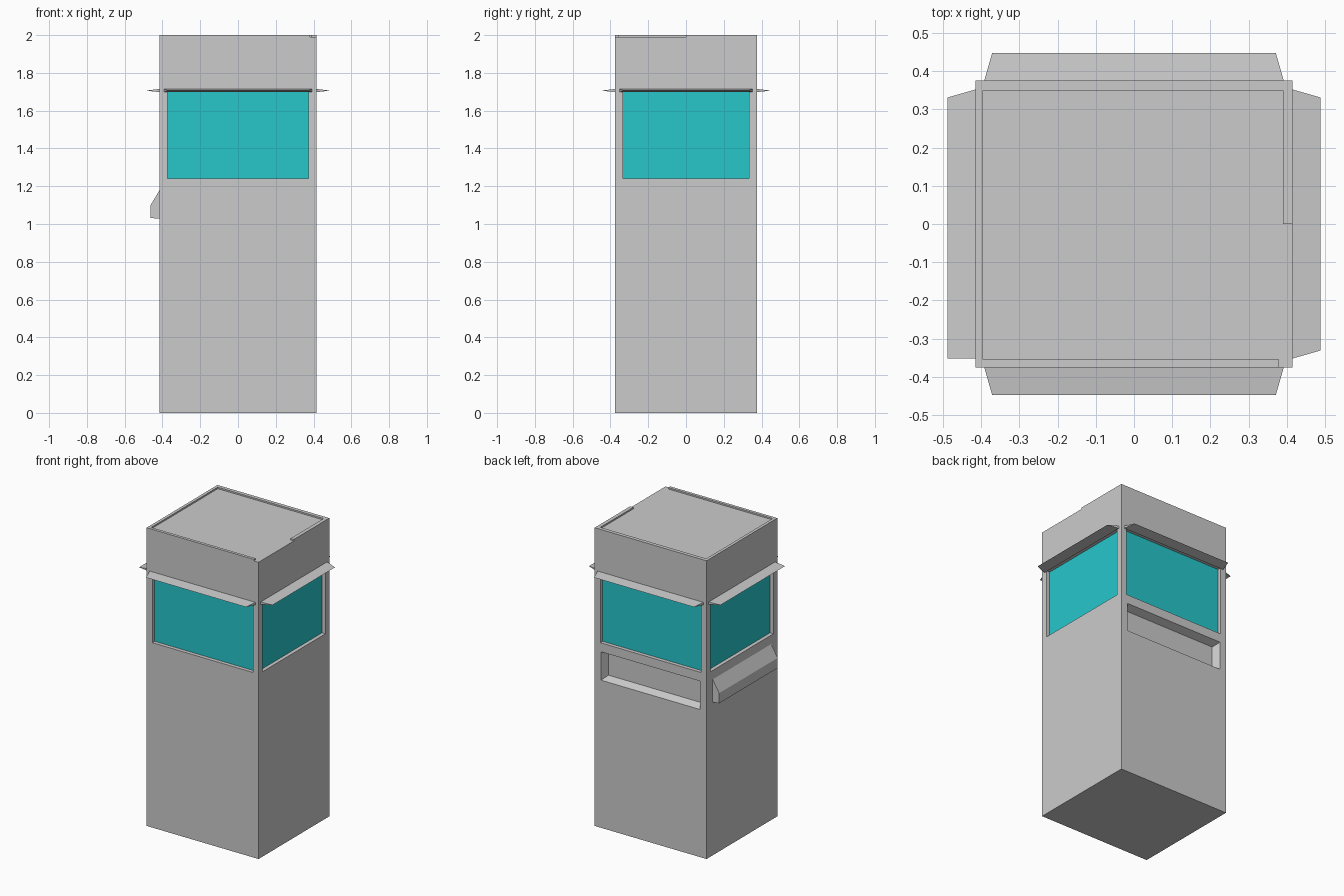
import bpy, bmesh

if "Cube" in bpy.data.objects:
    bpy.data.objects.remove(bpy.data.objects["Cube"])

W, D = 0.415, 0.375          # half width, half depth of the body
# name, outward normal, tangent, wall distance, wall half width
SIDES = {
    "front": ((0, -1), (1, 0), D, W),
    "right": ((1, 0), (0, 1), W, D),
    "back": ((0, 1), (-1, 0), D, W),
    "left": ((-1, 0), (0, -1), W, D),
}


def hull(name, pts):
    """Flat-faced convex solid around a few points."""
    bm = bmesh.new()
    for p in pts:
        bm.verts.new(p)
    bmesh.ops.convex_hull(bm, input=bm.verts[:])
    bmesh.ops.dissolve_limit(bm, angle_limit=0.005, verts=bm.verts[:], edges=bm.edges[:])
    bmesh.ops.recalc_face_normals(bm, faces=bm.faces[:])
    me = bpy.data.meshes.new(name)
    bm.to_mesh(me)
    bm.free()
    ob = bpy.data.objects.new(name, me)
    bpy.context.collection.objects.link(ob)
    return ob


def box(name, x0, x1, y0, y1, z0, z1):
    return hull(name, [(x, y, z) for x in (x0, x1) for y in (y0, y1) for z in (z0, z1)])


def on_wall(side, u, out, z):
    """Point at tangent position u and distance out from a wall."""
    n, t, dist, _ = SIDES[side]
    return (n[0] * (dist + out) + t[0] * u, n[1] * (dist + out) + t[1] * u, z)


def slab(name, side, half, o0, o1, z0, z1):
    return hull(name, [on_wall(side, u, o, z)
                       for u in (-half, half) for o in (o0, o1) for z in (z0, z1)])


def cut(target, cutter):
    cutter.hide_render = True
    mod = target.modifiers.new("cut", 'BOOLEAN')
    mod.operation = 'DIFFERENCE'
    mod.solver = 'EXACT'
    mod.object = cutter
    bpy.context.view_layer.objects.active = target
    bpy.ops.object.modifier_apply(modifier=mod.name)
    bpy.data.objects.remove(cutter)


glass = bpy.data.materials.new("window_glass")
glass.diffuse_color = (0.02, 0.57, 0.60, 1)
glass.use_nodes = True
glass.node_tree.nodes["Principled BSDF"].inputs["Base Color"].default_value = glass.diffuse_color

# Tower body with shallow roof tray; rim is missing on half the right side
body = box("tower_body", -W, W, -D, D, 0, 2)
cut(body, box("roof_cutter", -0.395, 0.39, -0.355, 0.35, 1.99, 2.1))
cut(body, box("rim_gap_cutter", 0.38, 0.45, -0.4, 0.0, 1.99, 2.1))

# Recessed windows and wedge awnings on all four walls
for side, (_, _, _, wall) in SIDES.items():
    half = wall - 0.042
    cut(body, slab("window_cutter", side, half, -0.03, 0.05, 1.24, 1.703))
    pane = slab(side + "_window", side, half, -0.03, -0.025, 1.24, 1.703)
    pane.data.materials.append(glass)

    base = wall - 0.023
    tip = base - 0.021
    tip_r = base if side == "left" else tip
    hull(side + "_awning",
         [on_wall(side, u, o, z) for u in (-base, base)
          for o in (0,) for z in (1.698, 1.715)]
         + [on_wall(side, -tip, 0.073, 1.706), on_wall(side, tip_r, 0.073, 1.706)])

# Tapered slot in the back wall, below the window
slot = []
for o, inset in ((0.0, 0.0), (0.02, -0.008), (-0.05, 0.02)):
    slot += [on_wall("back", u, o, z) for u in (-0.368 + inset, 0.368 - inset)
             for z in (0.99 + inset, 1.18 - inset)]
cut(body, hull("slot_cutter", slot))

# Sloped hood on the left wall
hull("left_hood", [on_wall("left", u, o, z) for u in (-0.31, 0.31)
                   for o, z in ((-0.01, 1.18), (0, 1.18), (0.048, 1.10),
                                (0.048, 1.032), (0, 1.028), (-0.01, 1.028))])
